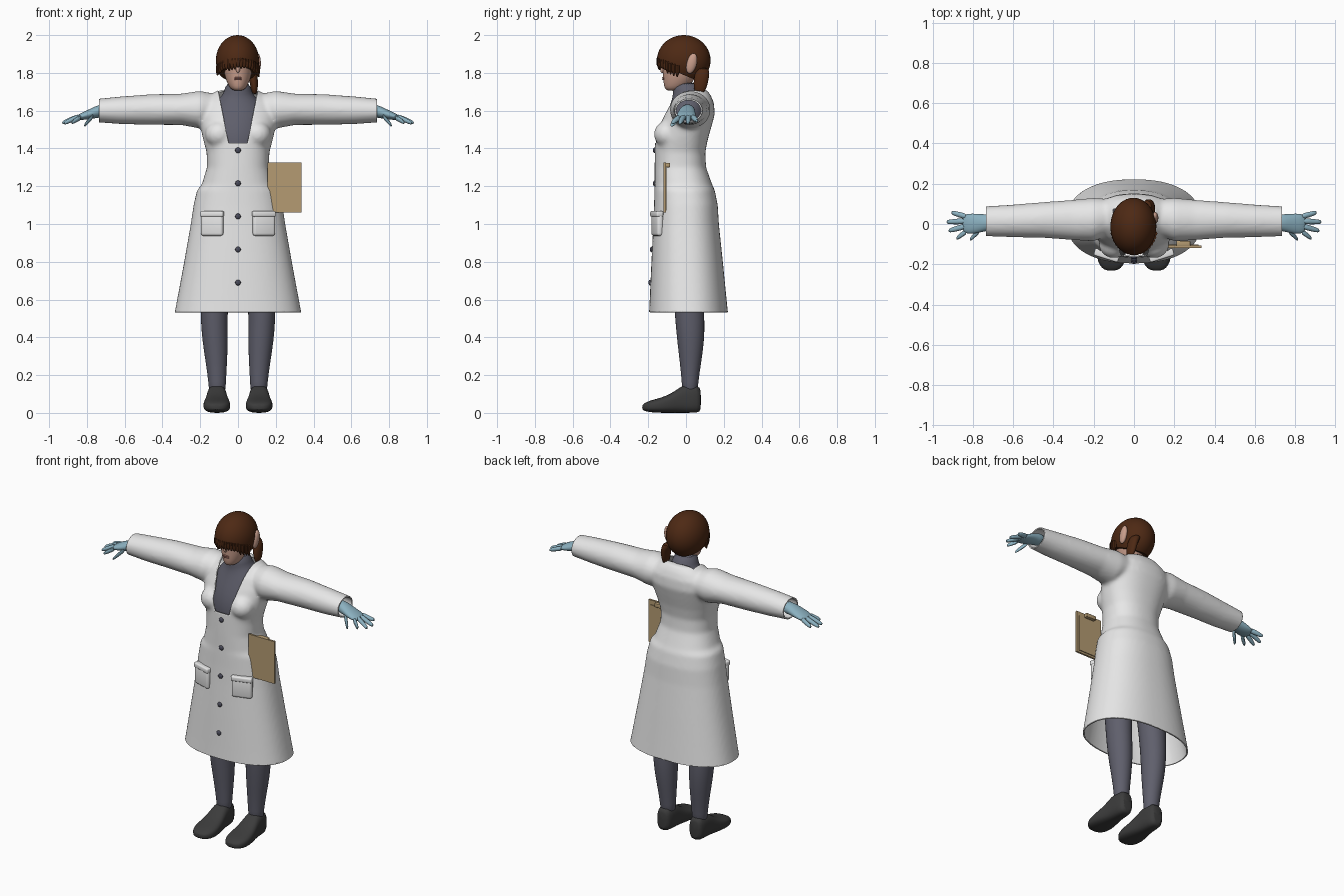
import bpy, bmesh, math, random
from mathutils import Vector, Matrix

random.seed(4)
cube = bpy.data.objects.get("Cube")
if cube:
    bpy.data.objects.remove(cube, do_unlink=True)


def material(name, *rgb):
    m = bpy.data.materials.new(name)
    m.use_nodes = True
    m.diffuse_color = (*rgb, 1)
    m.node_tree.nodes["Principled BSDF"].inputs["Base Color"].default_value = (*rgb, 1)
    return m


COAT = material("coat white", .8, .8, .8)
KNIT = material("slate knit", .115, .115, .15)
GLOVE = material("glove blue", .26, .44, .53)
HAIR = material("hair brown", .075, .022, .007)
SKIN = material("skin", .58, .34, .26)
SHOE = material("shoe charcoal", .045, .045, .045)
BOARD = material("board tan", .46, .33, .17)
BUTTON = material("button dark", .07, .07, .1)
LIP = material("lip rose", .38, .16, .13)
EYE = material("eye dark", .05, .03, .025)
made = []


def add(name, bm, mat, subdivide=0):
    bmesh.ops.recalc_face_normals(bm, faces=bm.faces)
    mesh = bpy.data.meshes.new(name)
    bm.to_mesh(mesh)
    bm.free()
    mesh.materials.append(mat)
    ob = bpy.data.objects.new(name, mesh)
    bpy.context.collection.objects.link(ob)
    if subdivide:
        sub = ob.modifiers.new("subdivide", 'SUBSURF')
        sub.levels = sub.render_levels = subdivide
    made.append(ob)
    return ob


def loft(bm, axis, sections, sides=24, power=2.0):
    """Skin sections of (position, centre 1, centre 2, radius 1, radius 2)."""
    rings = []
    for t, c1, c2, r1, r2 in sections:
        ring = []
        for i in range(sides):
            a = math.tau * i / sides
            u, v = (math.copysign(abs(k) ** (2 / power), k) for k in (math.cos(a), math.sin(a)))
            p = [c1 + r1 * u, c2 + r2 * v]
            p.insert("XYZ".index(axis), t)
            ring.append(bm.verts.new(p))
        rings.append(ring)
    for lo, hi in zip(rings, rings[1:]):
        for i in range(sides):
            j = (i + 1) % sides
            bm.faces.new((lo[i], lo[j], hi[j], hi[i]))
    bm.faces.new(rings[0])
    bm.faces.new(rings[-1])


def upright(rows, cx=0):
    """Turn (height, half width, front, back) rows into loft sections."""
    return [(z, cx, (f + b) / 2, w, (b - f) / 2) for z, w, f, b in rows]


def sphere(bm, loc, radii, tilt=0, segments=20):
    mat = Matrix.Translation(loc) @ Matrix.Rotation(tilt, 4, 'X') @ Matrix.Diagonal((*radii, 1))
    bmesh.ops.create_uvsphere(bm, u_segments=segments, v_segments=segments // 2 + 2, radius=1, matrix=mat)


def ball(name, loc, radii, mat, tilt=0):
    bm = bmesh.new()
    sphere(bm, loc, radii, tilt)
    return add(name, bm, mat)


def box(name, loc, size, mat, turn=0, bevel=0):
    bm = bmesh.new()
    bmesh.ops.create_cube(bm, size=1, matrix=Matrix.Diagonal((*size, 1)))
    if bevel:
        bmesh.ops.bevel(bm, geom=bm.edges[:], offset=bevel, segments=3, profile=.5, affect='EDGES')
    bm.transform(Matrix.Translation(loc) @ Matrix.Rotation(turn, 4, 'Z'))
    return add(name, bm, mat)


def cut(bm, point, normal, clear=False):
    geom = bm.verts[:] + bm.edges[:] + bm.faces[:]
    return bmesh.ops.bisect_plane(bm, geom=geom, plane_co=point, plane_no=normal, clear_outer=clear)


SIDES = (("left", 1), ("right", -1))

# Coat: body, sleeves and bust fused into one cloth surface
bm = bmesh.new()
loft(bm, 'Z', upright([
    (.48, .345, -.198, .227), (.6, .322, -.192, .215), (.8, .285, -.183, .195),
    (1, .25, -.173, .174), (1.1, .235, -.169, .168), (1.18, .217, -.167, .152),
    (1.205, .193, -.166, .14), (1.3, .164, -.166, .106), (1.38, .166, -.165, .102),
    (1.45, .185, -.163, .116), (1.52, .2, -.145, .136), (1.58, .21, -.118, .152),
    (1.64, .195, -.088, .148), (1.68, .15, -.06, .132), (1.71, .105, -.04, .11)]), 64, 2.3)
for side, s in SIDES:
    loft(bm, 'X', [(s * x, y, z, ry, rz) for x, y, z, ry, rz in (
        (.08, .04, 1.61, .08, .07), (.2, .022, 1.605, .108, .1), (.3, .02, 1.607, .1, .083),
        (.46, .02, 1.606, .088, .081), (.62, .015, 1.602, .08, .073), (.77, .013, 1.6, .073, .06))], 32)
    sphere(bm, (s * .1, -.1, 1.475), (.075, .07, .07))
coat = add("coat", bm, COAT)
remesh = coat.modifiers.new("fuse", 'REMESH')
remesh.mode, remesh.voxel_size = 'VOXEL', .011
soft = coat.modifiers.new("soften", 'SMOOTH')
soft.factor, soft.iterations = .5, 6
fused = bpy.data.meshes.new_from_object(coat.evaluated_get(bpy.context.evaluated_depsgraph_get()))
coat.modifiers.clear()

# Open the hem, cuffs and neckline
bm = bmesh.new()
bm.from_mesh(fused)
HEM, VEE, FLARE, NAPE = .533, 1.43, .2, .075
cut(bm, (0, 0, HEM), (0, 0, -1), True)
cut(bm, (0, 0, VEE), (0, 0, 1))
cut(bm, (0, NAPE, 0), (0, 1, 0))
for side, s in SIDES:
    cut(bm, (s * .735, 0, 0), (s, 0, 0), True)
    cut(bm, (s * .05, 0, VEE), (s, 0, -FLARE))
opening = []
for f in bm.faces:
    c = f.calc_center_median()
    if c.z > VEE and c.y < NAPE and abs(c.x) < .05 + (c.z - VEE) * FLARE:
        opening.append(f)
bmesh.ops.delete(bm, geom=opening, context='FACES')
bm.to_mesh(coat.data)
bm.free()
if not coat.data.materials:
    coat.data.materials.append(COAT)
cloth = coat.modifiers.new("cloth", 'SOLIDIFY')
cloth.thickness, cloth.offset = .008, -1

# Buttons and pockets
for i in range(5):
    z = 1.39 - i * .175
    ball(f"button_{i + 1}", (0, -.166 - .047 * max(0, 1.2 - z), z), (.015, .009, .015), BUTTON)
for side, s in SIDES:
    box(f"{side}_pocket", (s * .136, -.152, 1.0), (.122, .036, .126), COAT, s * .3, .014)
    box(f"{side}_pocket_flap", (s * .136, -.155, 1.053), (.126, .038, .03), COAT, s * .3, .008)

# High-necked top
bm = bmesh.new()
loft(bm, 'Z', upright([
    (1.3, .12, -.135, .08), (1.42, .14, -.145, .08), (1.5, .15, -.135, .1), (1.58, .15, -.105, .11),
    (1.64, .125, -.08, .11), (1.675, .09, -.07, .1), (1.7, .072, -.07, .085), (1.755, .063, -.068, .07)]), 32)
add("high_neck_top", bm, KNIT, 1)

# Legs and shoes
for side, s in SIDES:
    bm = bmesh.new()
    for z, cx, w, f, b in ((.09, .11, .044, -.02, .062), (.16, .11, .046, -.022, .064),
                           (.26, .114, .056, -.032, .08), (.38, .121, .068, -.047, .097),
                           (.48, .126, .071, -.056, .099), (.6, .126, .074, -.066, .093),
                           (.8, .12, .088, -.08, .09), (1, .1, .1, -.1, .1)):
        made_row = upright([(z, w, f, b)], s * cx)
        bm_rows = made_row if z < .1 else bm_rows + made_row
    loft(bm, 'Z', bm_rows)
    add(f"{side}_leg", bm, KNIT, 1)
    bm = bmesh.new()
    loft(bm, 'Y', [(y, s * .112, low + (top - low) / 2, w, (top - low) / 2) for y, w, low, top in (
        (.08, .03, .012, .125), (.065, .046, 0, .145), (0, .052, 0, .152), (-.035, .055, 0, .135),
        (-.08, .064, 0, .1), (-.14, .074, 0, .078), (-.19, .068, .003, .066),
        (-.22, .048, .01, .052), (-.232, .022, .018, .042))], 24, 2.8)
    add(f"{side}_shoe", bm, SHOE, 1)

# Gloved hands
FINGERS = (("thumb", (.765, -.03, 1.575), (.815, -.078, 1.52)),
           ("index", (.83, -.035, 1.566), (.882, -.072, 1.536)),
           ("middle", (.84, -.012, 1.57), (.922, -.034, 1.533)),
           ("ring", (.84, .014, 1.57), (.932, .01, 1.535)),
           ("little", (.83, .036, 1.568), (.908, .057, 1.546)))
for side, s in SIDES:
    bm = bmesh.new()
    loft(bm, 'X', [(s * x, y, z, ry, rz) for x, y, z, ry, rz in (
        (.69, .01, 1.602, .04, .037), (.74, .006, 1.597, .042, .034), (.78, .002, 1.583, .049, .028),
        (.82, .001, 1.572, .052, .021), (.855, .002, 1.563, .044, .013))], 20)
    for name, start, end in FINGERS:
        a, b = Vector(start), Vector(end)
        rows = []
        for t, r in ((0, .016), (.35, .015), (.8, .013), (1, .008)):
            p = a.lerp(b, t)
            rows.append((s * p.x, p.y, p.z, r, r))
        loft(bm, 'X', rows, 10)
    add(f"{side}_glove", bm, GLOVE, 1)

# Head and face
bm = bmesh.new()
loft(bm, 'Z', upright([
    (1.705, .022, -.1, -.04), (1.718, .042, -.114, .0), (1.745, .057, -.119, .03),
    (1.78, .07, -.122, .055), (1.82, .077, -.123, .075), (1.86, .08, -.127, .09),
    (1.92, .075, -.11, .09), (1.95, .05, -.07, .06)]))
add("head", bm, SKIN, 1)
ball("nose", (0, -.121, 1.825), (.012, .014, .026), SKIN, -.3)
for i, z in enumerate((1.774, 1.766)):
    ball(("upper_lip", "lower_lip")[i], (0, -.12, z), (.021, .006, .005), LIP)
for side, s in SIDES:
    ball(f"{side}_eye", (s * .034, -.113, 1.838), (.014, .006, .005), EYE)
    ball(f"{side}_brow", (s * .035, -.114, 1.853), (.019, .006, .003), HAIR)
ball("left_ear", (.104, .03, 1.85), (.017, .027, .055), SKIN, -.25)

# Hair: cap cut along a sloping hairline, fringe and side tail
FALL = .42
bm = bmesh.new()
sphere(bm, (-.003, -.012, 1.866), (.114, .142, .134), 0, 40)
edge = cut(bm, (0, -.15, 1.847), (0, -FALL, -1), True)["geom_cut"]
bmesh.ops.edgeloop_fill(bm, edges=[e for e in edge if isinstance(e, bmesh.types.BMEdge)])
add("hair_cap", bm, HAIR)
bm = bmesh.new()
for i in range(-9, 10):
    a = i * .145
    x, y = .108 * math.sin(a), -.012 - .132 * math.cos(a)
    z = 1.847 - FALL * (y + .15)
    drop = random.uniform(.012, .03)
    loft(bm, 'Z', [(z - drop, x * 1.05, y, .003, .003), (z, x, y, .012, .012),
                   (z + .035, x, y, .012, .012)], 8)
add("fringe_locks", bm, HAIR)
bm = bmesh.new()
loft(bm, 'Z', [(1.685, .088, .07, .008, .015), (1.71, .087, .074, .018, .033),
               (1.75, .084, .078, .023, .04), (1.79, .078, .085, .026, .04),
               (1.83, .06, .09, .03, .035)], 14)
add("side_tail", bm, HAIR, 1)

# Clipboard with sheet and clip behind
box("clipboard", (.245, -.113, 1.193), (.18, .012, .265), BOARD)
box("clipboard_sheet", (.245, -.105, 1.185), (.15, .006, .225), BOARD)
box("clipboard_clip", (.245, -.096, 1.312), (.07, .024, .024), BOARD, 0, .004)

# Smooth shading with crisp edges kept
bpy.ops.object.select_all(action='DESELECT')
for ob in made:
    ob.select_set(True)
bpy.context.view_layer.objects.active = coat
bpy.ops.object.shade_smooth_by_angle(angle=.75)
